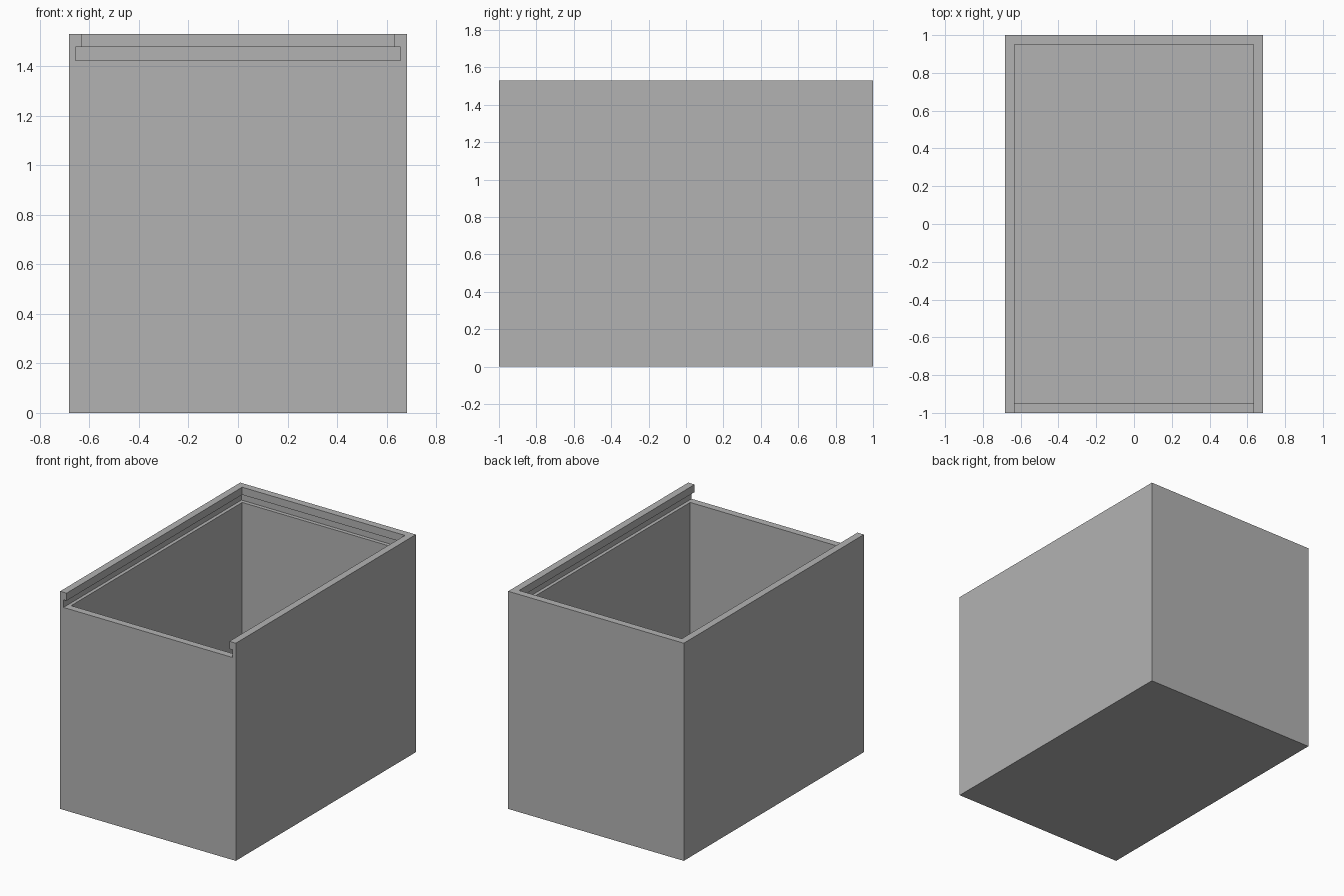
import bpy
import bmesh

cube = bpy.data.objects.get("Cube")
if cube:
    bpy.data.objects.remove(cube, do_unlink=True)

HALF_X, HALF_Y, HEIGHT = 0.683, 1.0, 1.53
WALL = 0.05
SLOT_LOW, SLOT_HIGH = 1.423, 1.477
SLOT_DEPTH = 0.027
BEYOND = 0.1

grey = bpy.data.materials.new("plain grey")
grey.use_nodes = True
colour = (0.45, 0.45, 0.45, 1.0)
grey.diffuse_color = colour
grey.node_tree.nodes["Principled BSDF"].inputs["Base Color"].default_value = colour


def extrude_side_profile(name, profile, half_width):
    """Extrude a (y, z) outline across the width."""
    bm = bmesh.new()
    face = bm.faces.new([bm.verts.new((-half_width, y, z)) for y, z in profile])
    result = bmesh.ops.extrude_face_region(bm, geom=[face])
    moved = [v for v in result["geom"] if isinstance(v, bmesh.types.BMVert)]
    bmesh.ops.translate(bm, verts=moved, vec=(2 * half_width, 0, 0))
    bmesh.ops.recalc_face_normals(bm, faces=bm.faces)
    mesh = bpy.data.meshes.new(name)
    bm.to_mesh(mesh)
    bm.free()
    mesh.materials.append(grey)
    obj = bpy.data.objects.new(name, mesh)
    bpy.context.collection.objects.link(obj)
    return obj


def rectangle(y0, y1, z0, z1):
    return [(y0, z0), (y1, z0), (y1, z1), (y0, z1)]


# Outer box
box = extrude_side_profile("box_body", rectangle(-HALF_Y, HALF_Y, 0, HEIGHT), HALF_X)

# Hollow, stepped so that the front wall is lower than the others
inner_y = HALF_Y - WALL
step = (SLOT_LOW + SLOT_HIGH) / 2
top = HEIGHT + BEYOND
front = -HALF_Y - BEYOND
hollow = extrude_side_profile(
    "hollow_cutter",
    [(-inner_y, WALL), (inner_y, WALL), (inner_y, top),
     (front, top), (front, step), (-inner_y, step)],
    HALF_X - WALL)

# Groove for a sliding lid, open at the front
groove = extrude_side_profile(
    "lid_groove_cutter",
    rectangle(front, inner_y + SLOT_DEPTH, SLOT_LOW, SLOT_HIGH),
    HALF_X - WALL + SLOT_DEPTH - 0.003)

# Cut the box, then bake the result and drop the cutters
for cutter in (hollow, groove):
    cutter.hide_render = True
    cut = box.modifiers.new(cutter.name, "BOOLEAN")
    cut.operation = "DIFFERENCE"
    cut.solver = "EXACT"
    cut.object = cutter

bpy.context.view_layer.update()
evaluated = box.evaluated_get(bpy.context.evaluated_depsgraph_get())
finished = bpy.data.meshes.new_from_object(evaluated)
box.modifiers.clear()
box.data = finished
for cutter in (hollow, groove):
    bpy.data.objects.remove(cutter, do_unlink=True)
